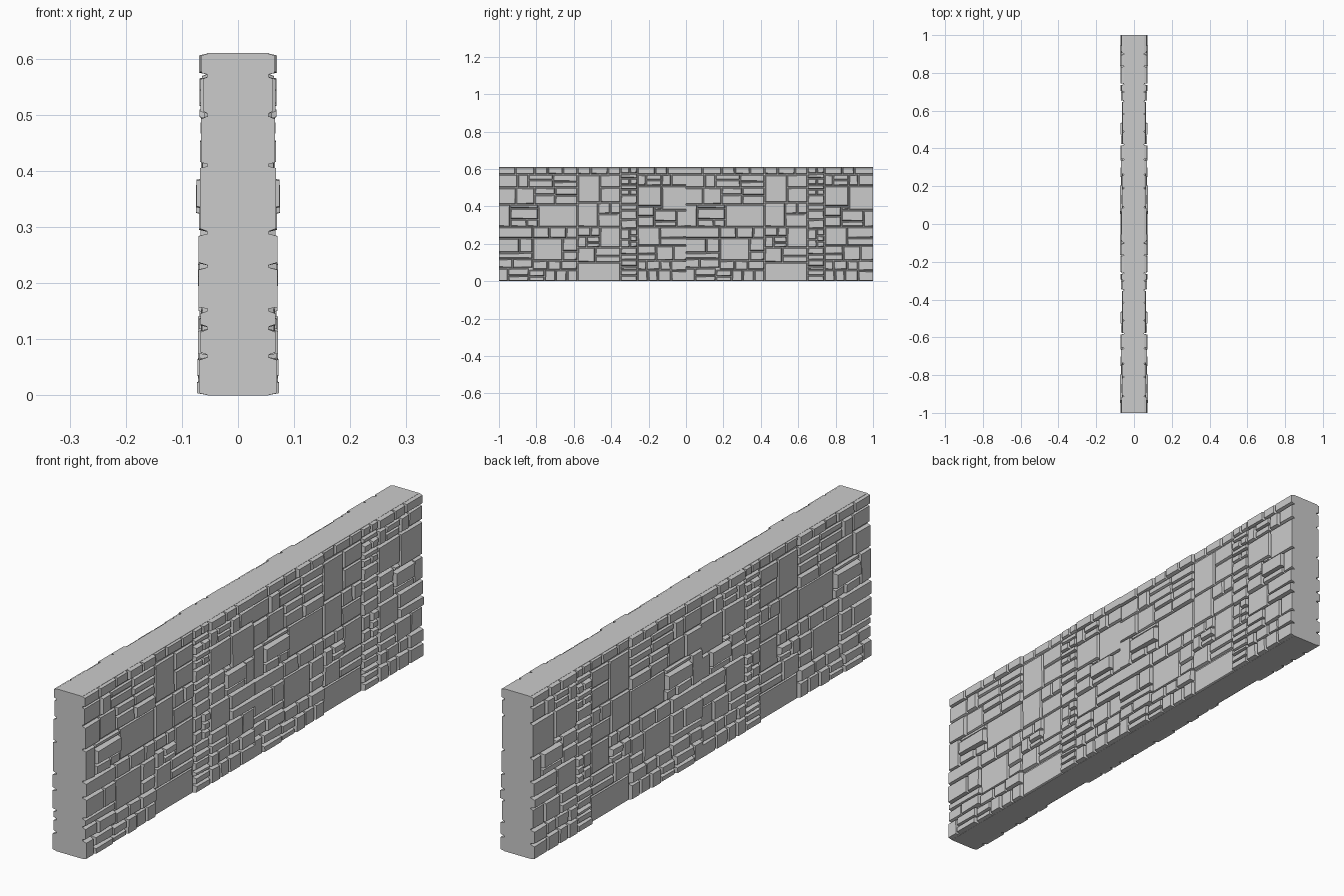
import bpy, bmesh, random

if "Cube" in bpy.data.objects:
    bpy.data.objects.remove(bpy.data.objects["Cube"])

random.seed(7)
H = 0.61        # wall height
CORE = 0.054    # half thickness at the bottom of the joints

# Stone groups per panel, in hundredths: y0, z0, y1, z1, stones in group, face distance (thousandths)
LEFT = [
    (0, 57, 19, 61, 2, 67), (19, 57, 42, 61, 3, 65),
    (0, 50, 10, 57, 1, 62), (10, 50, 29, 57, 3, 64), (29, 50, 42, 57, 2, 62),
    (0, 41, 9, 50, 1, 66), (9, 41, 19, 50, 1, 61), (19, 41, 42, 50, 4, 65),
    (0, 29, 6, 41, 1, 68), (6, 33, 21, 39, 1, 74), (6, 39, 21, 41, 1, 64),
    (6, 29, 21, 33, 2, 68), (21, 29, 42, 41, 1, 61),
    (0, 23, 18, 29, 1, 70), (18, 23, 42, 29, 3, 67),
    (0, 12, 18, 23, 3, 69), (18, 11, 34, 23, 1, 63), (34, 11, 42, 23, 2, 66),
    (0, 7, 18, 12, 2, 70), (18, 6, 42, 11, 3, 69),
    (0, 0, 16, 7, 3, 71), (16, 0, 42, 6, 5, 69),
]
MIDDLE = [
    (42, 57, 65, 61, 3, 63), (42, 42, 54, 57, 1, 61), (54, 50, 65, 57, 1, 62),
    (54, 42, 65, 50, 1, 61), (42, 29, 53, 42, 1, 63), (53, 36, 65, 42, 2, 65),
    (53, 29, 65, 36, 1, 60), (42, 24, 54, 29, 2, 66), (42, 18, 54, 24, 3, 69),
    (54, 18, 65, 29, 1, 61), (42, 10, 65, 18, 3, 64), (42, 0, 65, 10, 1, 59),
]
STRIP = [
    (65, 55, 74, 61, 3, 66), (65, 46, 74, 55, 5, 68), (65, 38, 74, 46, 2, 66),
    (65, 28, 74, 38, 2, 67), (65, 18, 70, 28, 2, 66), (70, 18, 74, 28, 3, 68),
    (65, 0, 74, 18, 6, 68),
]
RIGHT = [
    (74, 57, 90, 61, 2, 69), (90, 57, 100, 61, 1, 67),
    (74, 51, 87, 57, 3, 67), (87, 51, 100, 57, 2, 67),
    (74, 40, 87, 51, 1, 66), (87, 38, 100, 51, 1, 65),
    (74, 29, 83, 40, 2, 67), (83, 32, 95, 38, 1, 75), (95, 29, 100, 38, 1, 66),
    (83, 38, 87, 40, 1, 68), (83, 29, 95, 32, 1, 68),
    (74, 19, 86, 29, 1, 66), (86, 19, 100, 29, 2, 70),
    (74, 11, 84, 19, 2, 69), (84, 11, 100, 19, 2, 68),
    (74, 6, 92, 11, 3, 70), (92, 0, 100, 11, 2, 70), (74, 0, 92, 6, 3, 71),
]


def split(rect, n):
    """Divide a rectangle into n irregular stones, favouring long flat courses."""
    if n == 1:
        return [rect]
    y0, z0, y1, z1 = rect
    k = n // 2
    t = k / n + random.uniform(-0.1, 0.1)
    if (y1 - y0) > 1.9 * (z1 - z0):
        m = y0 + t * (y1 - y0)
        return split((y0, z0, m, z1), k) + split((m, z0, y1, z1), n - k)
    m = z0 + t * (z1 - z0)
    return split((y0, z0, y1, m), k) + split((y0, m, y1, z1), n - k)


def add_stone(bm, rect, face):
    """Tapered block growing from the core, cut flush at tile ends and ground."""
    y0, z0, y1, z1 = rect

    def ring(x, inset, wobble):
        pts = []
        for y, z, sy, sz in ((y0, z0, 1, 1), (y1, z0, -1, 1), (y1, z1, -1, -1), (y0, z1, 1, -1)):
            dy = 0 if y in (0, 100) else inset + random.uniform(0, wobble)
            dz = inset + random.uniform(0, wobble)
            if z in (0, 61):
                dz = 0.0 if inset < 0.003 else 0.004
            pts.append(bm.verts.new((x, y / 100 + sy * dy - 1, z / 100 + sz * dz)))
        return pts

    back, front = ring(CORE - 0.003, 0.001, 0), ring(face, 0.0045, 0.003)
    bm.faces.new(front)
    for i in range(4):
        j = (i + 1) % 4
        bm.faces.new((back[i], back[j], front[j], front[i]))


# Solid wall core
bpy.ops.mesh.primitive_cube_add(size=1, location=(0, 0, H / 2))
core = bpy.context.object
core.name = "wall_core"
core.scale = (2 * CORE, 2, H)

# Stone facing: one tile per panel, mirrored to both sides and repeated along the wall
for name, groups in (("left_stones", LEFT), ("middle_stones", MIDDLE),
                     ("narrow_stones", STRIP), ("right_stones", RIGHT)):
    bm = bmesh.new()
    for *rect, count, face in groups:
        for stone in split(tuple(rect), count):
            vary = random.uniform(-0.003, 0.003) if count > 1 else 0
            add_stone(bm, stone, face / 1000 + vary)
    bmesh.ops.recalc_face_normals(bm, faces=bm.faces)
    for f in bm.faces:
        c = f.normal
        if abs(c.x) > 0.9 and c.x < 0:
            f.normal_flip()
    mesh = bpy.data.meshes.new(name)
    bm.to_mesh(mesh)
    bm.free()
    obj = bpy.data.objects.new(name, mesh)
    bpy.context.collection.objects.link(obj)
    arr = obj.modifiers.new("repeat", 'ARRAY')
    arr.count = 2
    arr.use_relative_offset = False
    arr.use_constant_offset = True
    arr.constant_offset_displace = (0, 1, 0)
    mir = obj.modifiers.new("both_sides", 'MIRROR')
    mir.use_axis = (True, False, False)
    mir.use_mirror_merge = False
